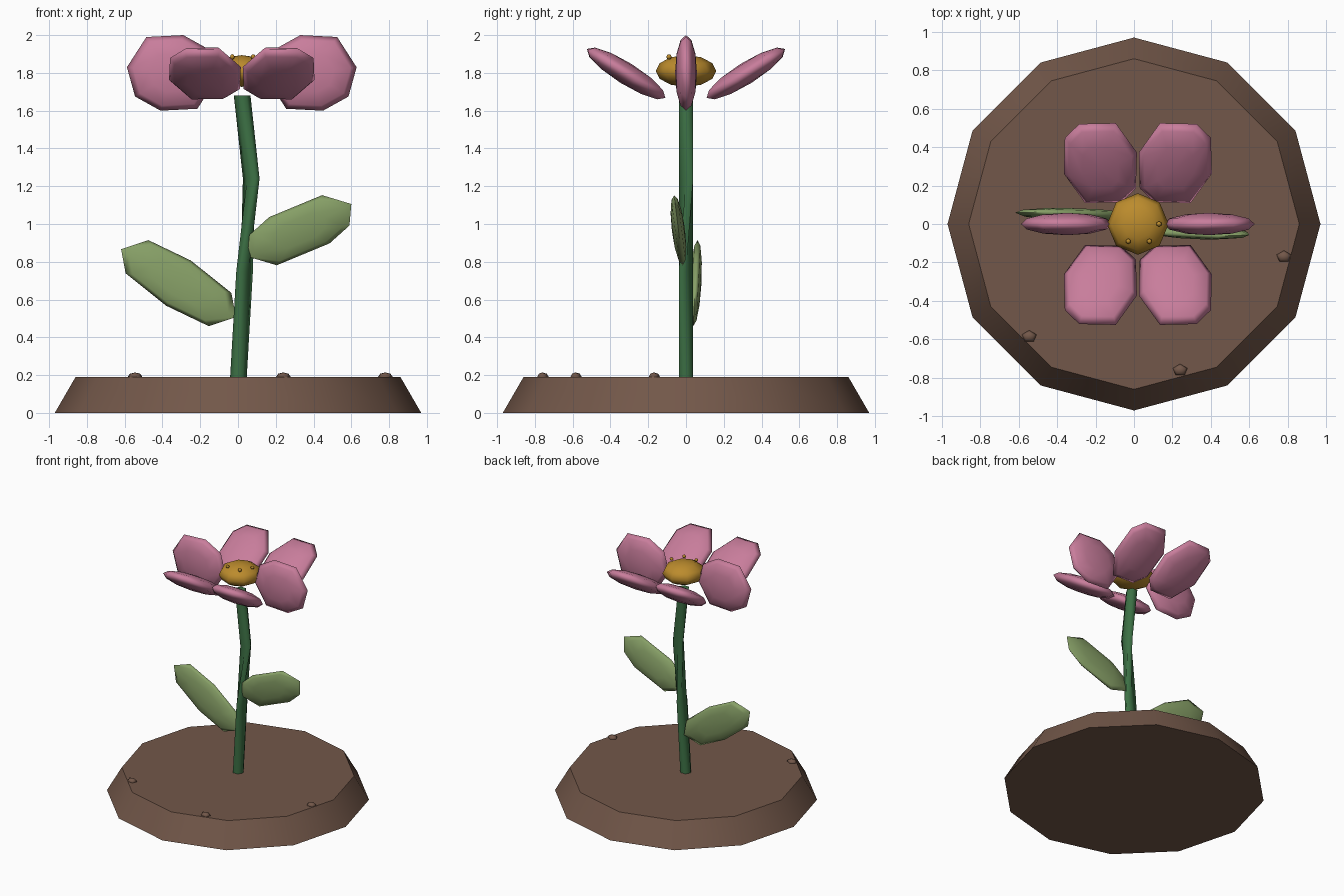
import bpy, bmesh
from math import cos, sin, pi, radians
from mathutils import Vector

cube = bpy.data.objects.get("Cube")
if cube:
    bpy.data.objects.remove(cube, do_unlink=True)


def material(name, colour):
    m = bpy.data.materials.new(name)
    m.use_nodes = True
    m.diffuse_color = (*colour, 1)
    m.node_tree.nodes["Principled BSDF"].inputs["Base Color"].default_value = (*colour, 1)
    return m


soil = material("soil brown", (0.17, 0.096, 0.067))
stem_green = material("stem green", (0.045, 0.162, 0.058))
leaf_green = material("leaf green", (0.242, 0.35, 0.135))
pink = material("petal pink", (0.58, 0.205, 0.33))
gold = material("pollen gold", (0.50, 0.26, 0.026))


def finish(name, bm, mat, loc=(0, 0, 0), rot_x=0, angle=40):
    """Turn a bmesh into a smooth shaded object."""
    bmesh.ops.recalc_face_normals(bm, faces=bm.faces)
    mesh = bpy.data.meshes.new(name)
    bm.to_mesh(mesh)
    bm.free()
    mesh.materials.append(mat)
    ob = bpy.data.objects.new(name, mesh)
    bpy.context.collection.objects.link(ob)
    ob.location = loc
    ob.rotation_euler.x = radians(rot_x)
    bpy.ops.object.select_all(action='DESELECT')
    ob.select_set(True)
    bpy.context.view_layer.objects.active = ob
    bpy.ops.object.shade_smooth_by_angle(angle=radians(angle))
    return ob


def bridge(bm, a, b):
    for i in range(len(a)):
        j = (i + 1) % len(a)
        bm.faces.new((a[i], a[j], b[j], b[i]))


def lens(name, half, thick, mat, loc, rot_x, flip=(1, 1)):
    """Flattened ball with an eight-sided outline, given as half of the points."""
    pts = [(u * flip[0], v * flip[1]) for u, v in half]
    pts += [(-u, -v) for u, v in pts]
    bm = bmesh.new()
    rings = []
    for lat in range(-60, 61, 30):
        c, s = cos(radians(lat)), sin(radians(lat))
        rings.append([bm.verts.new((u * c, v * c, s * thick)) for u, v in pts])
    for a, b in zip(rings, rings[1:]):
        bridge(bm, a, b)
    for ring, z in ((rings[0], -thick), (rings[-1], thick)):
        pole = bm.verts.new((0, 0, z))
        for i in range(len(ring)):
            bm.faces.new((ring[i], ring[(i + 1) % len(ring)], pole))
    return finish(name, bm, mat, loc, rot_x, angle=100)


def ball(name, segments, rings, size, mat, loc):
    bm = bmesh.new()
    bmesh.ops.create_uvsphere(bm, u_segments=segments, v_segments=rings, radius=1)
    bmesh.ops.scale(bm, vec=Vector(size), verts=bm.verts)
    return finish(name, bm, mat, loc, angle=80)


# Soil mound
bm = bmesh.new()
bmesh.ops.create_cone(bm, cap_ends=True, segments=12, radius1=0.97, radius2=0.86, depth=0.19)
finish("soil_mound", bm, soil, (0, 0, 0.095))

# Pebbles on the mound rim
for i, (x, y) in enumerate([(-0.545, -0.585), (0.24, -0.76), (0.78, -0.17)]):
    ball(f"pebble_{i + 1}", 5, 4, (0.04, 0.032, 0.022), soil, (x, y, 0.192))

# Stem, twisted between its middle joints
bm = bmesh.new()
rings = []
for x, z, twist in [(0, 0.15, 0), (0.035, 0.75, 0), (0.07, 1.24, 120), (0.022, 1.68, 120)]:
    angles = [radians(twist) + i * pi / 3 for i in range(6)]
    rings.append([bm.verts.new((x + 0.044 * cos(a), 0.044 * sin(a), z)) for a in angles])
for a, b in zip(rings, rings[1:]):
    bridge(bm, a, b)
bm.faces.new(rings[0])
bm.faces.new(rings[-1])
finish("stem", bm, stem_green, angle=65)

# Leaves
lens("left_leaf", [(0.265, 0.025), (0.275, 0.14), (0.12, 0.187), (-0.16, 0.07)],
     0.035, leaf_green, (0.325, -0.04, 0.967), 97)
lens("right_leaf", [(-0.304, 0.18), (-0.16, 0.228), (0.065, 0.12), (0.28, -0.052)],
     0.032, leaf_green, (-0.315, 0.05, 0.687), 87)

# Petals: one upright on each side, four tilted at the diagonals
upright = [(0.238, 0.03), (0.135, 0.19), (-0.06, 0.2), (-0.195, 0.125)]
tilted = [(0.19, 0.065), (0.08, 0.245), (-0.11, 0.24), (-0.185, 0.155)]
for side, sx in (("left", 1), ("right", -1)):
    lens(f"{side}_petal", upright, 0.058, pink, (0.02 + sx * 0.37, 0, 1.8), 90, (sx, 1))
    for end, sy in (("front", -1), ("back", 1)):
        lens(f"{end}_{side}_petal", tilted, 0.058, pink,
             (0.02 + sx * 0.195, sy * 0.317, 1.797), sy * 32, (sx, -sy))

# Flower centre with small seeds
ball("flower_centre", 8, 6, (0.16, 0.16, 0.084), gold, (0.02, 0, 1.81))
for i, (x, y) in enumerate([(0.13, 0), (0.08, -0.09), (-0.03, -0.09)]):
    ball(f"seed_{i + 1}", 6, 4, (0.014, 0.014, 0.014), gold, (x, y, 1.885))
